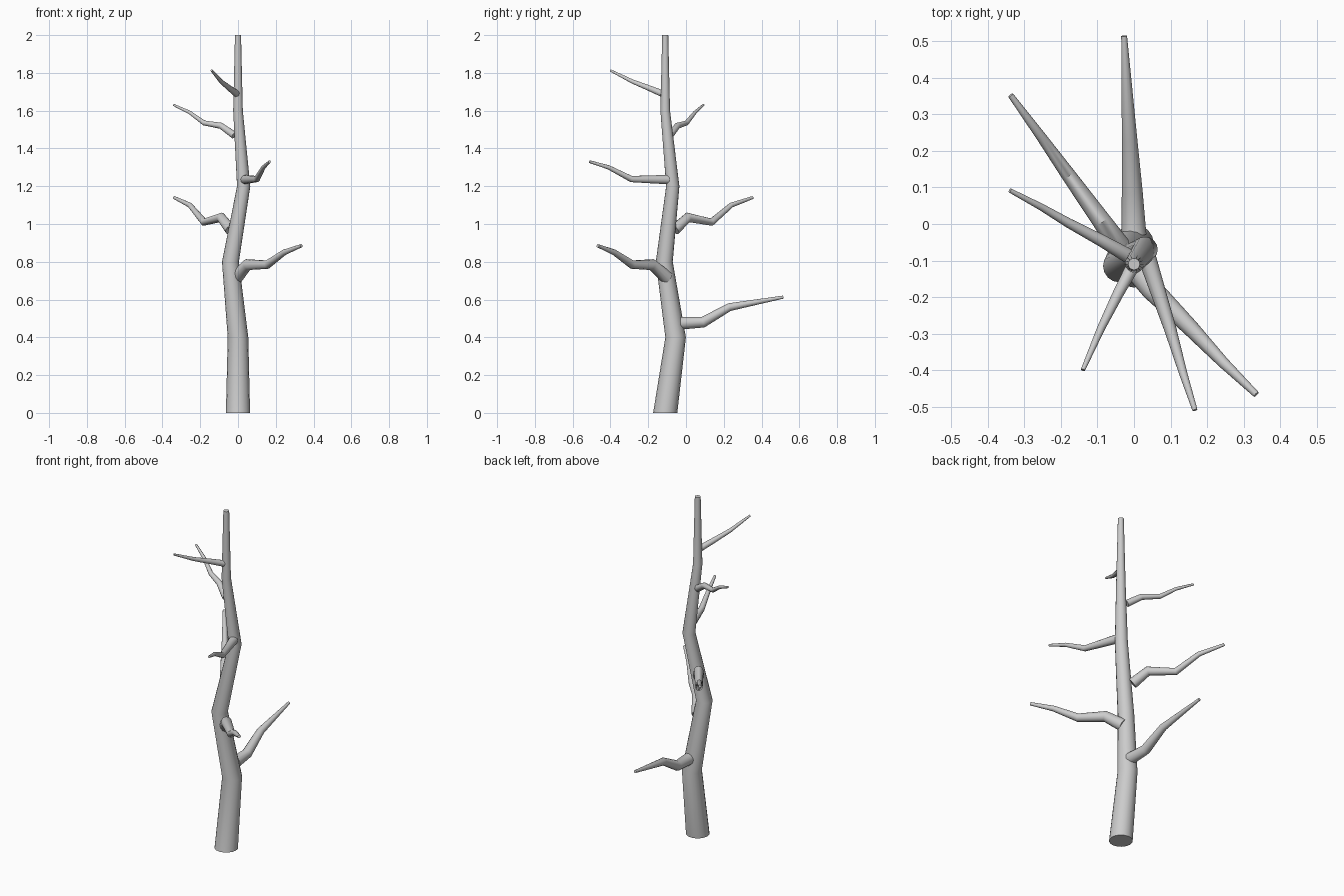
import bpy
import bmesh
from math import cos, sin, tau
from mathutils import Vector

cube = bpy.data.objects.get("Cube")
if cube:
    bpy.data.objects.remove(cube)

bark = bpy.data.materials.new("grey_bark")
bark.use_nodes = True
bark.diffuse_color = (0.6, 0.6, 0.6, 1)
bark.node_tree.nodes["Principled BSDF"].inputs["Base Color"].default_value = (0.6, 0.6, 0.6, 1)


def limb(name, points, r_start, r_end, sides, level_rings=False):
    """Tapered, capped tube through the points, one ring per point."""
    pts = [Vector(p) for p in points]
    lengths = [0]
    for a, b in zip(pts, pts[1:]):
        lengths.append(lengths[-1] + (b - a).length)
    bm = bmesh.new()
    rings = []
    for i, p in enumerate(pts):
        r = r_start + (r_end - r_start) * lengths[i] / lengths[-1]
        ahead = (pts[min(i + 1, len(pts) - 1)] - p).normalized()
        behind = (p - pts[max(i - 1, 0)]).normalized()
        if level_rings:
            u, v = Vector((1, 0, 0)), Vector((0, 1, 0))
        else:
            tangent = (ahead + behind).normalized()
            u = Vector((0, 0, 1)).cross(tangent).normalized()
            v = tangent.cross(u)
        rings.append([bm.verts.new(p + r * (u * cos(tau * k / sides) + v * sin(tau * k / sides)))
                      for k in range(sides)])
    for low, high in zip(rings, rings[1:]):
        for k in range(sides):
            n = (k + 1) % sides
            bm.faces.new((low[k], low[n], high[n], high[k]))
    bm.faces.new(rings[0][::-1])
    bm.faces.new(rings[-1])
    bmesh.ops.recalc_face_normals(bm, faces=bm.faces)
    mesh = bpy.data.meshes.new(name)
    bm.to_mesh(mesh)
    bm.free()
    mesh.materials.append(bark)
    obj = bpy.data.objects.new(name, mesh)
    bpy.context.collection.objects.link(obj)
    bpy.ops.object.select_all(action="DESELECT")
    obj.select_set(True)
    bpy.context.view_layer.objects.active = obj
    bpy.ops.object.shade_smooth_by_angle(angle=0.6)


# Crooked trunk
limb("trunk", [(0, -0.11, 0), (0, -0.055, 0.4), (-0.04, -0.115, 0.8),
               (0.03, -0.07, 1.2), (0, -0.11, 1.6), (0, -0.11, 2)],
     0.064, 0.016, 16, level_rings=True)

# Branches, from the lowest to the highest
limb("back_branch", [(0, -0.03, 0.475), (-0.005, 0.09, 0.48),
                     (-0.012, 0.23, 0.56), (-0.027, 0.515, 0.613)], 0.034, 0.008, 12)
limb("front_left_branch", [(-0.01, -0.1, 0.715), (0.05, -0.18, 0.785), (0.155, -0.285, 0.785),
                           (0.245, -0.38, 0.85), (0.335, -0.467, 0.885)], 0.036, 0.009, 12)
limb("back_right_branch", [(-0.04, -0.06, 0.97), (-0.09, 0.01, 1.035), (-0.18, 0.135, 1.01),
                           (-0.255, 0.24, 1.1), (-0.338, 0.353, 1.14)], 0.03, 0.008, 12)
limb("front_branch", [(0.035, -0.09, 1.235), (0.1, -0.29, 1.238),
                      (0.135, -0.41, 1.3), (0.167, -0.51, 1.33)], 0.025, 0.007, 12)
limb("right_branch", [(-0.02, -0.085, 1.47), (-0.09, -0.045, 1.52), (-0.18, 0.003, 1.535),
                      (-0.255, 0.047, 1.59), (-0.34, 0.092, 1.63)], 0.02, 0.006, 12)
limb("top_front_branch", [(-0.008, -0.125, 1.69), (-0.043, -0.19, 1.717),
                          (-0.09, -0.285, 1.755), (-0.14, -0.4, 1.813)], 0.018, 0.006, 12)
